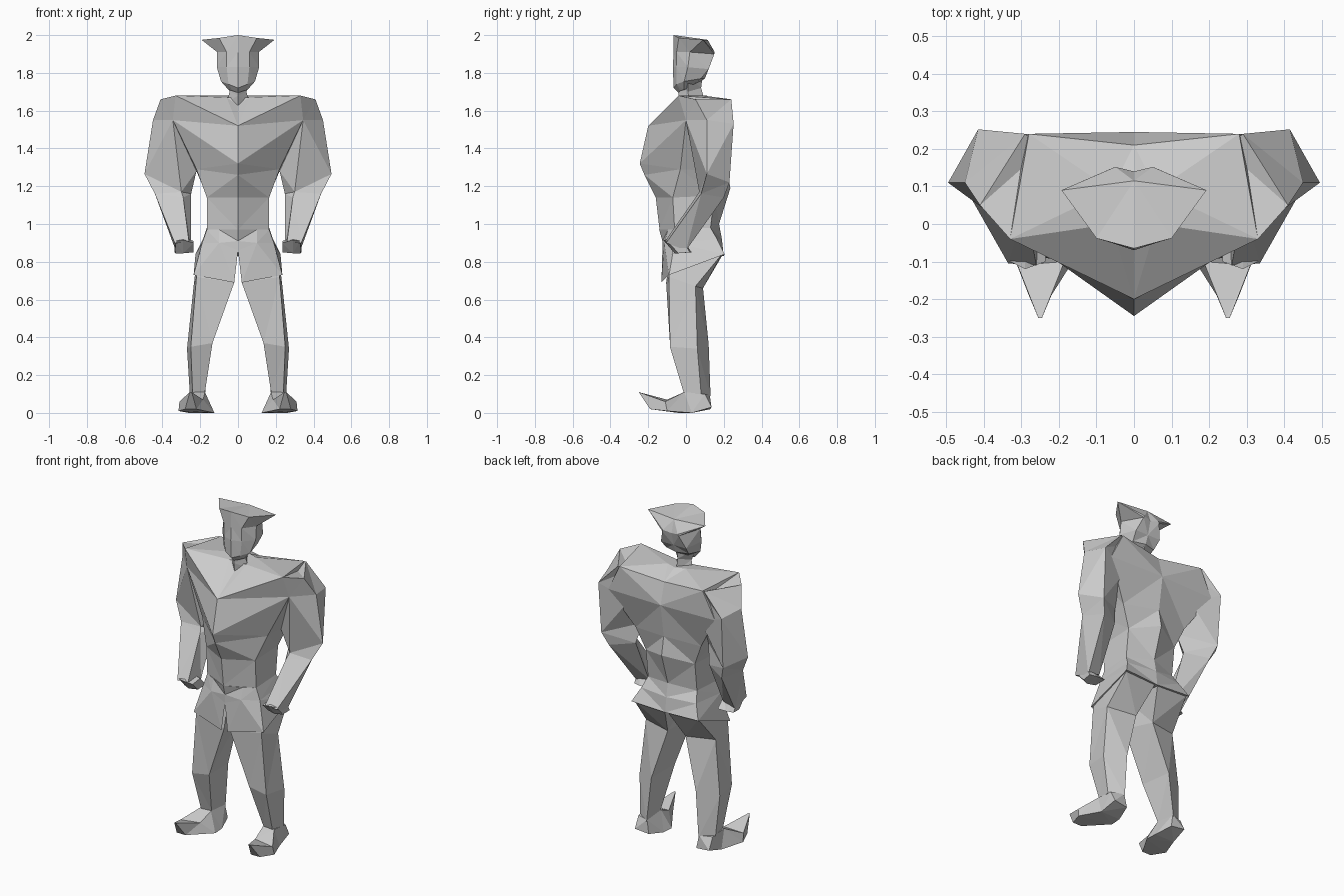
import bpy, bmesh


def loft(name, rings, mirror=False):
    """Skin a stack of equal-length rings, cap both ends, flat shaded."""
    bm = bmesh.new()
    vs = [[bm.verts.new(p) for p in r] for r in rings]
    n = len(vs[0])
    for a, b in zip(vs, vs[1:]):
        for i in range(n):
            j = (i + 1) % n
            bm.faces.new((a[i], a[j], b[j], b[i]))
    bm.faces.new(vs[0])
    bm.faces.new(vs[-1])
    bmesh.ops.remove_doubles(bm, verts=bm.verts, dist=0.0005)
    bmesh.ops.triangulate(bm, faces=bm.faces)
    bmesh.ops.recalc_face_normals(bm, faces=bm.faces)
    me = bpy.data.meshes.new(name)
    bm.to_mesh(me)
    bm.free()
    ob = bpy.data.objects.new(name, me)
    bpy.context.collection.objects.link(ob)
    if mirror:
        ob.modifiers.new("Mirror", 'MIRROR')
    return ob


def whole(half):
    """Complete a half ring running from front centre to back centre."""
    return half + [(-x, y, z) for x, y, z in half[-2:0:-1]]


# Torso from neck base to waist
loft("torso", [whole(r) for r in (
    [(0, -0.03, 1.63), (0.06, 0.0, 1.67), (0.06, 0.09, 1.68), (0, 0.11, 1.68)],
    [(0, -0.20, 1.52), (0.33, -0.04, 1.68), (0.28, 0.24, 1.66), (0, 0.21, 1.63)],
    [(0, -0.245, 1.32), (0.345, 0.0, 1.55), (0.36, 0.235, 1.50), (0, 0.245, 1.50)],
    [(0, -0.22, 1.26), (0.22, -0.03, 1.29), (0.22, 0.17, 1.28), (0, 0.215, 1.30)],
    [(0, -0.16, 1.14), (0.165, -0.07, 1.14), (0.165, 0.15, 1.15), (0, 0.235, 1.19)],
    [(0, -0.14, 0.97), (0.165, -0.06, 0.97), (0.165, 0.13, 0.98), (0, 0.175, 1.0)],
)])

# Shorts with a hem that drops toward the front
loft("shorts", [whole(r) for r in (
    [(0, -0.142, 0.97), (0.10, -0.095, 0.97), (0.165, -0.06, 0.97),
     (0.165, 0.13, 0.98), (0, 0.175, 1.0)],
    [(0, -0.125, 0.91), (0.10, -0.115, 0.90), (0.19, -0.06, 0.90),
     (0.185, 0.165, 0.92), (0, 0.19, 0.92)],
    [(0, -0.125, 0.86), (0.02, -0.13, 0.69), (0.235, -0.09, 0.73),
     (0.225, 0.205, 0.84), (0, 0.20, 0.83)],
)])

# Neck and head
loft("neck", [whole(r) for r in (
    [(0, -0.03, 1.60), (0.06, 0.02, 1.64), (0, 0.10, 1.65)],
    [(0, -0.04, 1.68), (0.045, 0.01, 1.70), (0, 0.08, 1.72)],
    [(0, -0.04, 1.75), (0.08, 0.01, 1.78), (0, 0.09, 1.80)],
)])
loft("head", [whole(r) for r in (
    [(0, -0.04, 1.695), (0.03, -0.03, 1.705), (0.05, -0.01, 1.71),
     (0.03, 0.03, 1.73), (0, 0.04, 1.73)],
    [(0, -0.065, 1.72), (0.05, -0.05, 1.74), (0.09, -0.01, 1.755),
     (0.075, 0.08, 1.77), (0, 0.10, 1.77)],
    [(0, -0.07, 1.83), (0.06, -0.05, 1.83), (0.112, 0.01, 1.83),
     (0.085, 0.12, 1.82), (0, 0.12, 1.82)],
    [(0, -0.065, 1.91), (0.06, -0.05, 1.91), (0.11, 0.02, 1.91),
     (0.055, 0.15, 1.90), (0, 0.14, 1.90)],
    [(0, -0.065, 2.0), (0.10, -0.038, 1.985), (0.193, 0.09, 1.975),
     (0.05, 0.152, 1.91), (0, 0.115, 1.975)],
)])

# Arms: front, outer, back, inner corner of each ring
loft("arm", [
    [(0.33, -0.04, 1.68), (0.41, 0.05, 1.66), (0.29, 0.24, 1.66), (0.24, 0.20, 1.63)],
    [(0.345, 0.0, 1.55), (0.45, 0.11, 1.55), (0.415, 0.252, 1.53), (0.24, 0.20, 1.45)],
    [(0.30, 0.07, 1.17), (0.495, 0.11, 1.265), (0.41, 0.23, 1.22), (0.22, 0.10, 1.28)],
    [(0.29, 0.05, 1.14), (0.44, 0.08, 1.16), (0.38, 0.20, 1.14), (0.248, 0.13, 1.16)],
    [(0.26, -0.11, 0.91), (0.335, -0.105, 0.90), (0.33, 0.0, 0.86), (0.25, 0.0, 0.89)],
], mirror=True)

# Fists
loft("fist", [
    [(0.33, -0.10, 0.91), (0.335, -0.02, 0.92), (0.335, 0.02, 0.85), (0.33, -0.04, 0.845)],
    [(0.29, -0.12, 0.915), (0.29, -0.03, 0.93), (0.29, 0.03, 0.85), (0.29, -0.06, 0.845)],
    [(0.235, -0.10, 0.90), (0.235, -0.03, 0.91), (0.235, 0.03, 0.85), (0.235, -0.05, 0.85)],
], mirror=True)

# Legs: inner front, outer front, outer back, inner back
loft("leg", [
    [(0.01, -0.08, 0.86), (0.20, -0.07, 0.86), (0.215, 0.19, 0.84), (0.01, 0.19, 0.83)],
    [(0.02, -0.105, 0.69), (0.22, -0.09, 0.72), (0.235, 0.05, 0.67), (0.06, 0.09, 0.66)],
    [(0.135, -0.085, 0.37), (0.25, -0.085, 0.35), (0.27, 0.06, 0.34), (0.15, 0.12, 0.36)],
    [(0.175, -0.005, 0.11), (0.24, -0.01, 0.10), (0.255, 0.08, 0.10), (0.175, 0.13, 0.09)],
], mirror=True)

# Feet with upturned pointed toes: lower inner, lower outer, upper outer, upper inner
loft("foot", [
    [(0.16, 0.13, 0.02), (0.25, 0.135, 0.03), (0.25, 0.10, 0.10), (0.175, 0.125, 0.10)],
    [(0.13, 0.03, 0.0), (0.26, 0.03, 0.0), (0.25, -0.01, 0.11), (0.175, -0.01, 0.11)],
    [(0.125, -0.04, 0.0), (0.315, -0.10, 0.01), (0.31, -0.11, 0.06), (0.185, -0.10, 0.07)],
    [(0.22, -0.19, 0.02), (0.28, -0.19, 0.02), (0.255, -0.25, 0.11), (0.245, -0.25, 0.11)],
], mirror=True)
